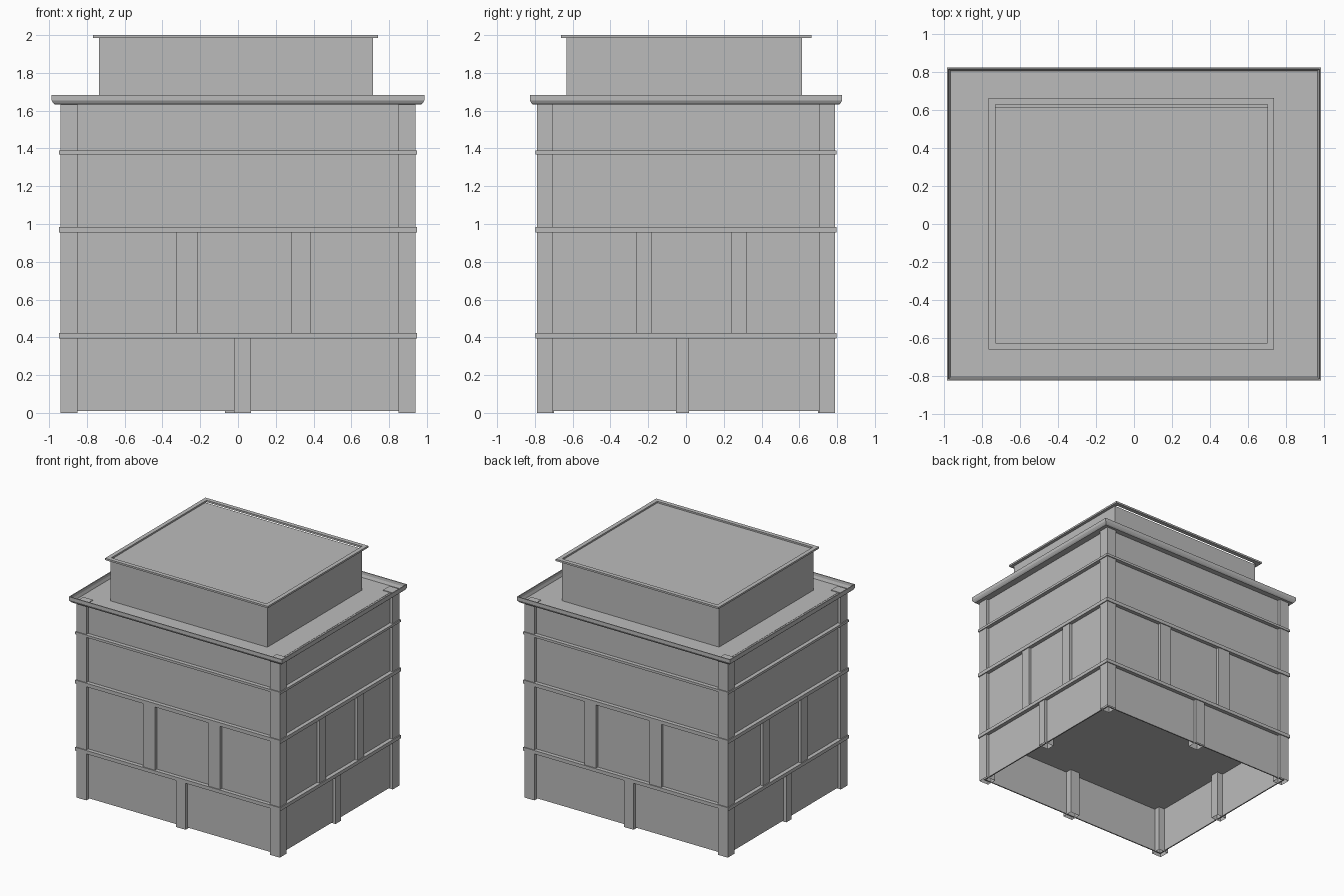
import bpy
import bmesh

cube = bpy.data.objects.get("Cube")
if cube:
    bpy.data.objects.remove(cube, do_unlink=True)

stone = bpy.data.materials.new("grey_stone")
stone.use_nodes = True
GREY = (0.5, 0.5, 0.5, 1.0)
stone.diffuse_color = GREY
stone.node_tree.nodes["Principled BSDF"].inputs["Base Color"].default_value = GREY


def finish(name, bm):
    mesh = bpy.data.meshes.new(name)
    bm.to_mesh(mesh)
    bm.free()
    mesh.materials.append(stone)
    obj = bpy.data.objects.new(name, mesh)
    bpy.context.collection.objects.link(obj)
    return obj


def box(name, x, y, z, open_bottom=False):
    """Box from (min, max) ranges, optionally without its underside."""
    bm = bmesh.new()
    bmesh.ops.create_cube(bm, size=1)
    for v in bm.verts:
        v.co = [r[0] if c < 0 else r[1] for c, r in zip(v.co, (x, y, z))]
    if open_bottom:
        under = [f for f in bm.faces if f.normal.z < -0.9]
        bmesh.ops.delete(bm, geom=under, context='FACES_ONLY')
    return finish(name, bm)


def ring(name, x, y, profile):
    """Sweep a closed (outset, z) profile around a rectangle."""
    bm = bmesh.new()
    loops = []
    for out, z in profile:
        x0, x1, y0, y1 = x[0] - out, x[1] + out, y[0] - out, y[1] + out
        loops.append([bm.verts.new((px, py, z)) for px, py in
                      ((x0, y0), (x1, y0), (x1, y1), (x0, y1))])
    for a, b in zip(loops, loops[1:] + loops[:1]):
        for i in range(4):
            j = (i + 1) % 4
            bm.faces.new((a[i], a[j], b[j], b[i]))
    bmesh.ops.recalc_face_normals(bm, faces=bm.faces)
    return finish(name, bm)


WX, WY = (-0.915, 0.915), (-0.765, 0.765)   # wall planes
PX, PY = 0.94, 0.79                         # outer pillar faces

# Ground storey is an open shell, the storeys above are one solid block
ring("ground_walls", WX, WY, [(0, 0.01), (0, 0.4), (-0.01, 0.4), (-0.01, 0.01)])
box("upper_walls", WX, WY, (0.39, 1.64))

# String courses between storeys
for name, z in (("lower", (0.393, 0.422)), ("middle", (0.955, 0.985)),
                ("upper", (1.368, 1.388))):
    box(name + "_band", (-0.948, 0.948), (-0.798, 0.798), z)

# Corner pillars
for sx, nx in ((-1, "right"), (1, "left")):
    for sy, ny in ((-1, "front"), (1, "back")):
        box(f"{ny}_{nx}_corner_pillar", sorted((sx * PX, sx * 0.85)),
            sorted((sy * PY, sy * 0.703)), (0, 1.645), True)

# Pilasters on the front and back, then on the sides
for s, side in ((-1, "front"), (1, "back")):
    y = sorted((s * PY, s * 0.7))
    box(side + "_ground_pilaster", sorted((s * 0.02, s * -0.068)), y, (0, 0.4), True)
    for x in ((-0.325, -0.215), (0.28, 0.387)):
        box(side + "_middle_pilaster", x, y, (0.42, 0.96))
for s, side in ((-1, "right"), (1, "left")):
    x = sorted((s * PX, s * 0.85))
    box(side + "_ground_pilaster", x, (-0.053, 0.017), (0, 0.4), True)
    for y in ((-0.263, -0.18), (0.237, 0.322)):
        box(side + "_middle_pilaster", x, y, (0.42, 0.96))

# Flared cornice with a sunken roof behind it
ring("cornice", (-0.97, 0.97), (-0.81, 0.81),
     [(-0.06, 1.632), (0, 1.632), (0.009, 1.641), (0.017, 1.655), (0.017, 1.682),
      (0.009, 1.682), (0.007, 1.66), (-0.002, 1.638), (-0.06, 1.638)])

# Set-back top storey with a thin rim around its roof
TX, TY = (-0.737, 0.715), (-0.633, 0.615)
box("top_storey", TX, TY, (1.63, 1.987))
ring("top_rim", (TX[0], TX[1] - 0.005), (TY[0], TY[1] + 0.02),
     [(-0.005, 1.985), (0.03, 1.985), (0.03, 2.0), (-0.005, 2.0)])
